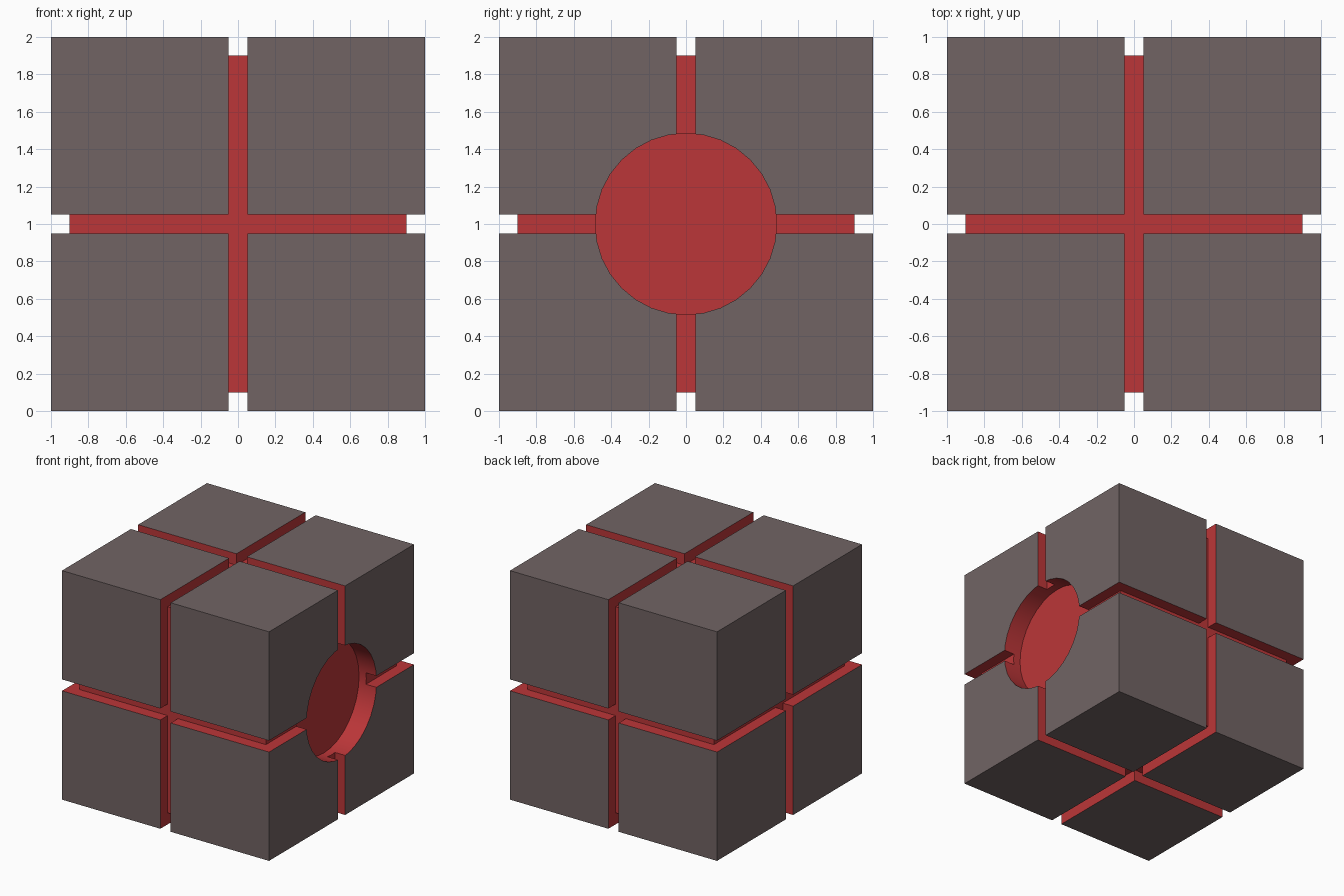
import bpy, bmesh, math
from itertools import product
from mathutils import Vector, Matrix

if "Cube" in bpy.data.objects:
    bpy.data.objects.remove(bpy.data.objects["Cube"])


def material(name, rgb):
    m = bpy.data.materials.new(name)
    m.diffuse_color = (*rgb, 1)
    m.use_nodes = True
    m.node_tree.nodes["Principled BSDF"].inputs["Base Color"].default_value = m.diffuse_color
    return m


grey = material("warm grey", (0.165, 0.127, 0.127))
red = material("red", (0.50, 0.037, 0.040))

# Grooved cube: keep grid cells, leaving out a shallow groove around each middle plane
B = [-1, -0.9, -0.05, 0.05, 0.9, 1]


def solid(c):
    inside = all(0 <= i <= 4 for i in c)
    groove = 2 in c and (0 in c or 4 in c)
    return inside and not groove


bm = bmesh.new()
for c in product(range(5), repeat=3):
    if not solid(c):
        continue
    for axis, side in product(range(3), (0, 1)):
        n = list(c)
        n[axis] += 2 * side - 1
        if solid(tuple(n)):
            continue
        u, v = (axis + 1) % 3, (axis + 2) % 3
        loop = [(0, 0), (1, 0), (1, 1), (0, 1)]
        verts = []
        for a, b in (loop if side else loop[::-1]):
            p = [0, 0, 0]
            p[axis], p[u], p[v] = B[c[axis] + side], B[c[u] + a], B[c[v] + b]
            verts.append(bm.verts.new(Vector(p) + Vector((0, 0, 1))))
        bm.faces.new(verts)
bmesh.ops.remove_doubles(bm, verts=bm.verts[:], dist=1e-4)
bmesh.ops.dissolve_limit(bm, angle_limit=0.01, verts=bm.verts[:], edges=bm.edges[:])
mesh = bpy.data.meshes.new("grooved_cube")
bm.to_mesh(mesh)
bm.free()
mesh.materials.append(grey)
mesh.materials.append(red)
cube = bpy.data.objects.new("grooved_cube", mesh)
bpy.context.collection.objects.link(cube)

# Round recess in the right side
RADIUS, DEPTH = 0.485, 0.17
bpy.ops.mesh.primitive_cylinder_add(vertices=32, radius=RADIUS, depth=2 * DEPTH,
                                    location=(1, 0, 1), rotation=(0, math.pi / 2, 0))
cutter = bpy.context.object
cutter.name = "recess_cutter"
mod = cube.modifiers.new("recess", 'BOOLEAN')
mod.operation, mod.solver, mod.object = 'DIFFERENCE', 'EXACT', cutter
bpy.ops.object.select_all(action='DESELECT')
bpy.context.view_layer.objects.active = cube
cube.select_set(True)
bpy.ops.object.modifier_apply(modifier=mod.name)
bpy.data.objects.remove(cutter)

# Outer faces are grey, everything cut into the cube is red
for p in cube.data.polygons:
    outer = abs(p.normal.dot(p.center - Vector((0, 0, 1)))) > 0.98
    p.material_index = 0 if outer else 1
bpy.ops.object.shade_smooth_by_angle(angle=math.radians(30))
